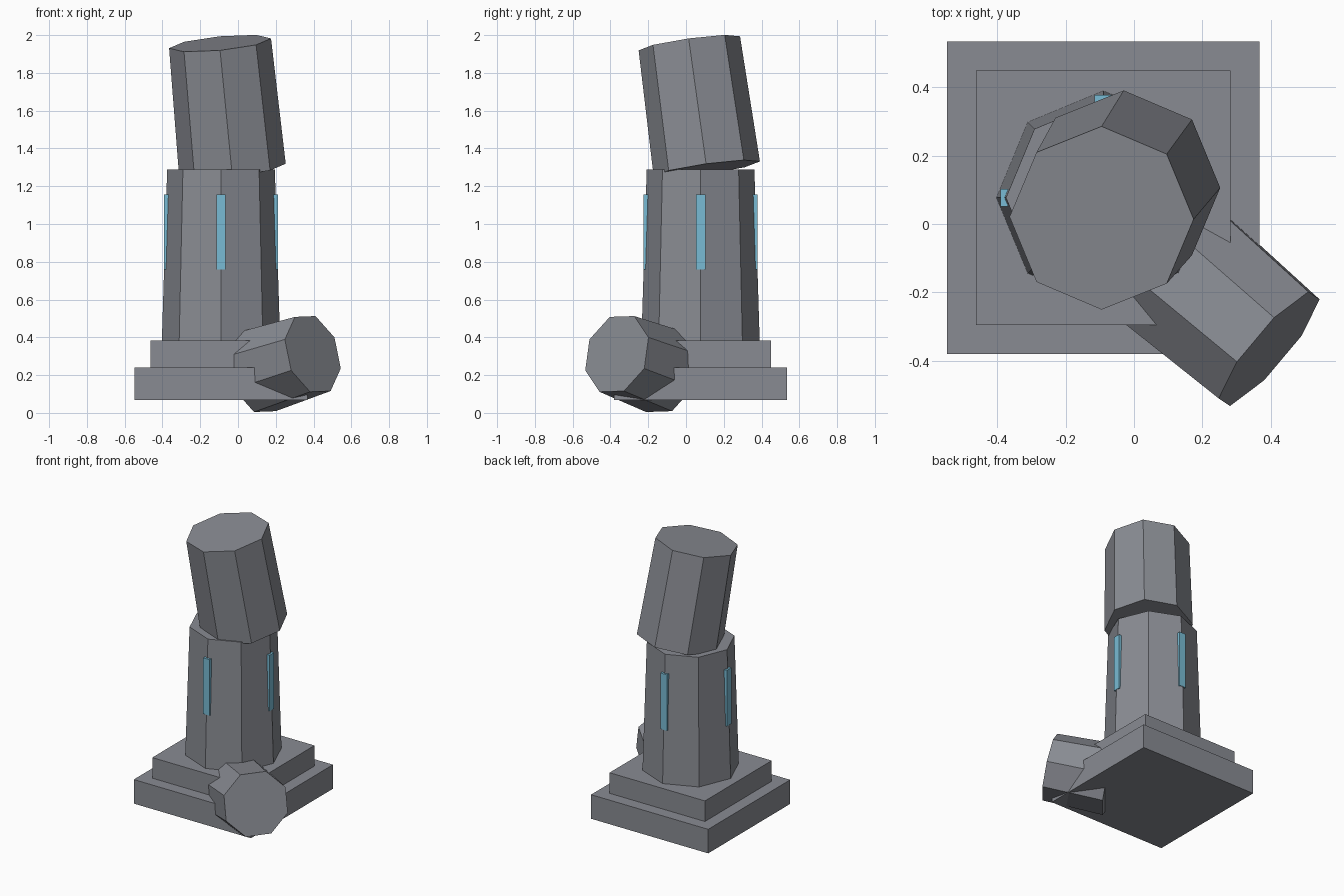
import bpy, math
from mathutils import Matrix, Vector

if "Cube" in bpy.data.objects:
    bpy.data.objects.remove(bpy.data.objects["Cube"])


def material(name, rgb):
    m = bpy.data.materials.new(name)
    m.diffuse_color = (*rgb, 1.0)
    m.use_nodes = True
    m.node_tree.nodes["Principled BSDF"].inputs["Base Color"].default_value = m.diffuse_color
    return m


STONE = material("grey stone", (0.25, 0.26, 0.29))
GLOW = material("pale blue inlay", (0.19, 0.50, 0.66))
CX, CY = -0.09, 0.077  # centre of the plinth


def finish(name, mat):
    ob = bpy.context.object
    ob.name = name
    ob.data.materials.append(mat)
    return ob


def box(name, loc, size, mat):
    bpy.ops.mesh.primitive_cube_add(size=1, location=loc)
    ob = finish(name, mat)
    ob.scale = size
    return ob


def drum(name, bottom, axis, length, r1, r2, roll=0.0):
    """Tapered eight-sided column piece running from bottom along axis."""
    axis = Vector(axis).normalized()
    bpy.ops.mesh.primitive_cone_add(vertices=8, radius1=r1, radius2=r2, depth=length)
    ob = finish(name, STONE)
    # local x stays in the ground plane direction given by roll
    side = Vector((math.cos(roll), math.sin(roll), 0))
    x = (side - axis * side.dot(axis)).normalized()
    y = axis.cross(x)
    rot = Matrix((x, y, axis)).transposed().to_4x4()
    ob.matrix_world = Matrix.Translation(Vector(bottom) + axis * length / 2) @ rot
    return ob


# stepped plinth
box("plinth_lower", (CX, CY, 0.154), (0.916, 0.916, 0.17), STONE)
box("plinth_upper", (CX, CY, 0.311), (0.746, 0.746, 0.147), STONE)

# standing shaft and the tilted broken drum on top
drum("lower_shaft", (CX, CY, 0.384), (0, 0, 1), 0.904, 0.313, 0.285)
drum("broken_upper_drum", (-0.03, 0.11, 1.292), (-0.065, -0.0925, 0.665), 0.674, 0.284, 0.271)

# fallen drum leaning on the plinth corner, a flat side up
axis = Vector((0.74, -0.63, 0.235)).normalized()
fallen = drum("fallen_drum", Vector((0.396, -0.366, 0.312)) - axis * 0.40, axis, 0.40,
              0.235, 0.221, math.atan2(0.74, 0.63))
fallen.matrix_world = fallen.matrix_world @ Matrix.Rotation(math.radians(24), 4, 'Z')

# glowing inlays on four shaft edges
for i in range(4):
    a = i * math.pi / 2
    ob = box(f"inlay_{i + 1}", (CX + 0.29 * math.cos(a), CY + 0.29 * math.sin(a), 0.957),
             (0.022, 0.05, 0.396), GLOW)
    ob.rotation_euler.z = a
